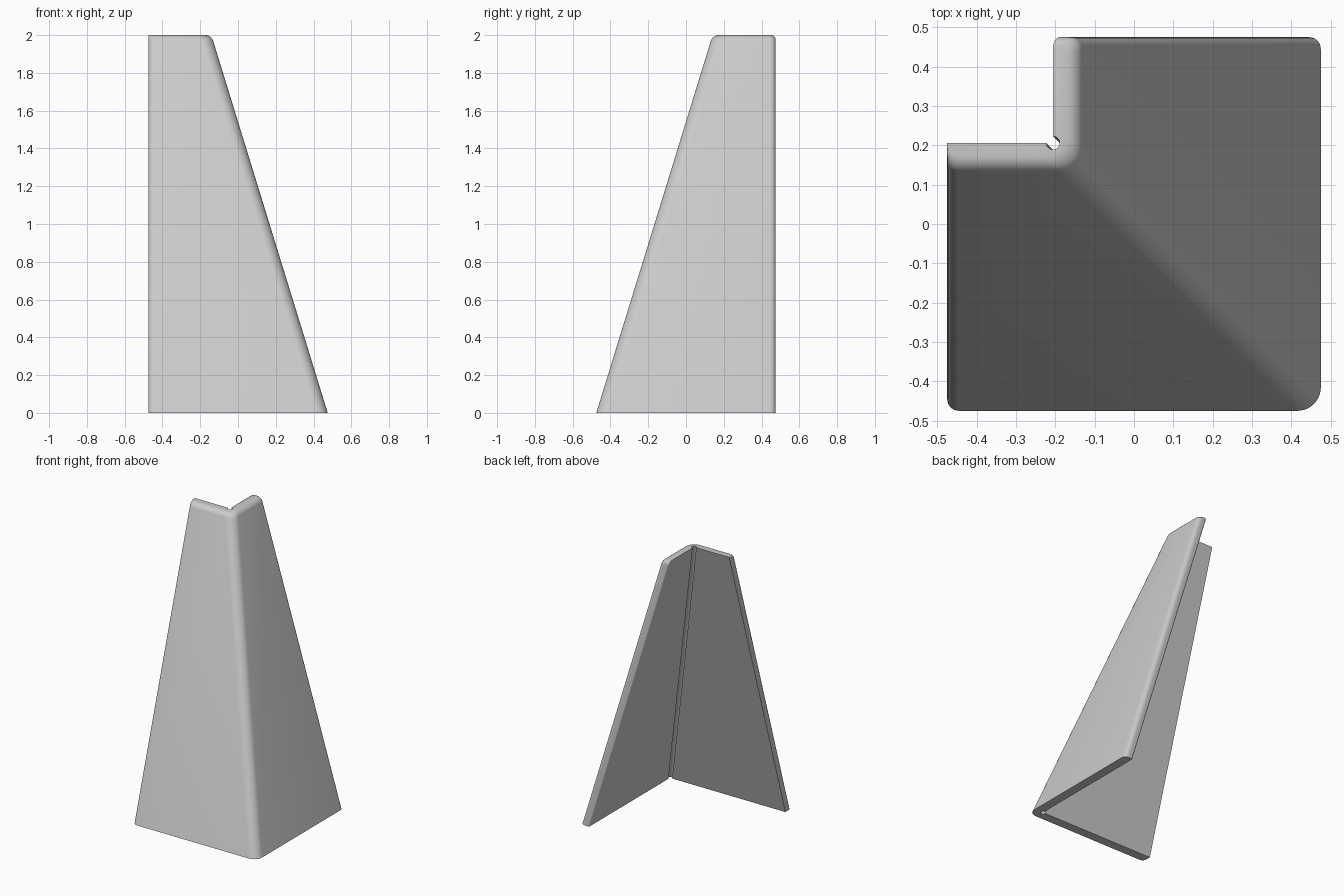
import bpy, bmesh, math

if "Cube" in bpy.data.objects:
    bpy.data.objects.remove(bpy.data.objects["Cube"])

HALF = 0.475      # half footprint
WALL = 0.065      # horizontal wall thickness
SLOPE = 0.308     # inward lean of both walls per unit of height
HEIGHT = 2.0
FILLET = 0.03     # rounding of free edges and top rim


def arc(cx, cy, r, a0, a1, n):
    """Points on a circular arc, angles in degrees."""
    out = []
    for i in range(n + 1):
        a = math.radians(a0 + (a1 - a0) * i / n)
        out.append((cx + r * math.cos(a), cy + r * math.sin(a)))
    return out


def section(z, inset):
    """L-shaped outline at height z, with the outer faces pulled in by inset."""
    inner = HALF - SLOPE * z - WALL
    c = inner + WALL - inset
    end = HALF - inset * 0.7
    pts = arc(-HALF + FILLET, -c + FILLET, FILLET, 180, 270, 6)    # left free edge
    pts += arc(c - 0.06, -c + 0.06, 0.06, 270, 360, 10)            # outer bend
    pts += arc(c - FILLET, end - FILLET, FILLET, 0, 90, 6)         # right free edge
    pts += arc(inner + 0.008, end - 0.008, 0.008, 90, 180, 3)      # right inner edge
    pts += arc(inner, -inner, 0.017, 90, -180, 15)                 # relief groove
    pts.append((-HALF, -inner))                                    # left inner edge
    return pts


# Heights: straight walls, then a quarter-round rim
levels = [(0.0, 0.0)]
for i in range(7):
    a = math.radians(90 * i / 6)
    levels.append((HEIGHT - FILLET + FILLET * math.sin(a), FILLET * (1 - math.cos(a))))

# Loft the sections into one folded plate
bm = bmesh.new()
rings = [[bm.verts.new((x, y, z)) for x, y in section(z, o)] for z, o in levels]
n = len(rings[0])
for low, high in zip(rings, rings[1:]):
    for i in range(n):
        j = (i + 1) % n
        bm.faces.new((low[i], low[j], high[j], high[i]))
bm.faces.new(rings[0][::-1])
bm.faces.new(rings[-1])
bmesh.ops.recalc_face_normals(bm, faces=bm.faces)

mesh = bpy.data.meshes.new("corner_plate")
bm.to_mesh(mesh)
bm.free()
plate = bpy.data.objects.new("corner_plate", mesh)
bpy.context.collection.objects.link(plate)

# Light grey finish
grey = bpy.data.materials.new("light_grey")
grey.diffuse_color = (0.6, 0.6, 0.6, 1)
grey.use_nodes = True
grey.node_tree.nodes["Principled BSDF"].inputs["Base Color"].default_value = grey.diffuse_color
mesh.materials.append(grey)

bpy.context.view_layer.objects.active = plate
plate.select_set(True)
bpy.ops.object.shade_smooth_by_angle(angle=math.radians(35))
